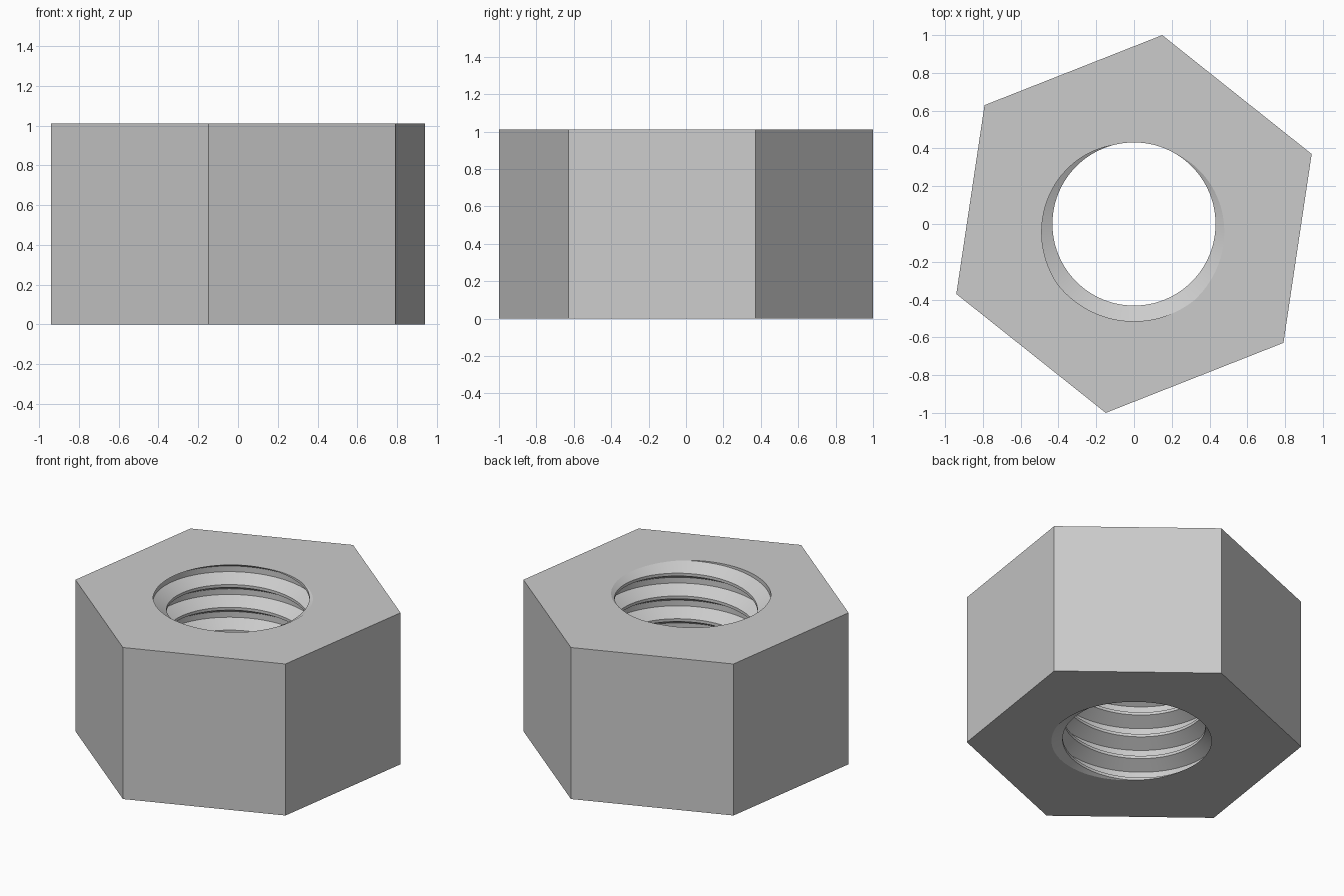
import bpy, bmesh
from math import cos, sin, tau, radians

cube = bpy.data.objects.get("Cube")
if cube:
    bpy.data.objects.remove(cube)

HEIGHT = 1.011
CORNER_RADIUS = 1.011
HEX_TURN = radians(21.5)
MINOR, MAJOR = 0.432, 0.515      # thread crest and root radii
PITCH = HEIGHT / 6.65
ROOT_ANGLE = radians(263)        # where the thread root meets the top face
SEGMENTS = 96

steel = bpy.data.materials.new("steel_grey")
steel.use_nodes = True
grey = (0.6, 0.6, 0.6, 1)
steel.diffuse_color = grey
steel.node_tree.nodes["Principled BSDF"].inputs["Base Color"].default_value = grey

bm = bmesh.new()

# Threaded bore: a trapezoid profile swept along a right-handed helix
profile = [(-7 / 16, MINOR), (-1 / 8, MAJOR), (1 / 8, MAJOR), (7 / 16, MINOR)]
columns = []
for s in range(SEGMENTS + 1):
    a = tau * s / SEGMENTS
    columns.append([
        bm.verts.new((r * cos(a), r * sin(a),
                      HEIGHT + PITCH * ((a - ROOT_ANGLE) / tau + turn + offset)))
        for turn in range(-9, 4) for offset, r in profile])
for left, right in zip(columns, columns[1:]):
    for i in range(len(left) - 1):
        bm.faces.new((left[i], left[i + 1], right[i + 1], right[i]))
bmesh.ops.remove_doubles(bm, verts=bm.verts[:], dist=0.0001)


def trim(z, direction):
    """Cut the bore flat at a height and return its open rim."""
    cut = bmesh.ops.bisect_plane(
        bm, geom=bm.verts[:] + bm.edges[:] + bm.faces[:], dist=0.00001,
        plane_co=(0, 0, z), plane_no=(0, 0, direction), clear_outer=True)
    return [g for g in cut["geom_cut"] if isinstance(g, bmesh.types.BMEdge)]


rims = [trim(0, -1), trim(HEIGHT, 1)]
for face in bm.faces:
    face.smooth = True

# Hexagonal body: two end faces around the bore rims, then six flats
rings = []
for z, rim in zip((0, HEIGHT), rims):
    ring = [bm.verts.new((CORNER_RADIUS * cos(HEX_TURN + tau * i / 6),
                          CORNER_RADIUS * sin(HEX_TURN + tau * i / 6), z))
            for i in range(6)]
    outline = [bm.edges.new((ring[i - 1], ring[i])) for i in range(6)]
    bmesh.ops.triangle_fill(bm, edges=rim + outline, use_beauty=True,
                            normal=(0, 0, 1))
    rings.append(ring)
low, high = rings
for i in range(6):
    bm.faces.new((low[i - 1], low[i], high[i], high[i - 1]))

bmesh.ops.recalc_face_normals(bm, faces=bm.faces[:])

# Keep the thread edges crisp
for edge in bm.edges:
    edge.smooth = edge.calc_face_angle(0) < radians(25)

mesh = bpy.data.meshes.new("hex_nut")
bm.to_mesh(mesh)
bm.free()
mesh.materials.append(steel)
nut = bpy.data.objects.new("hex_nut", mesh)
bpy.context.collection.objects.link(nut)
